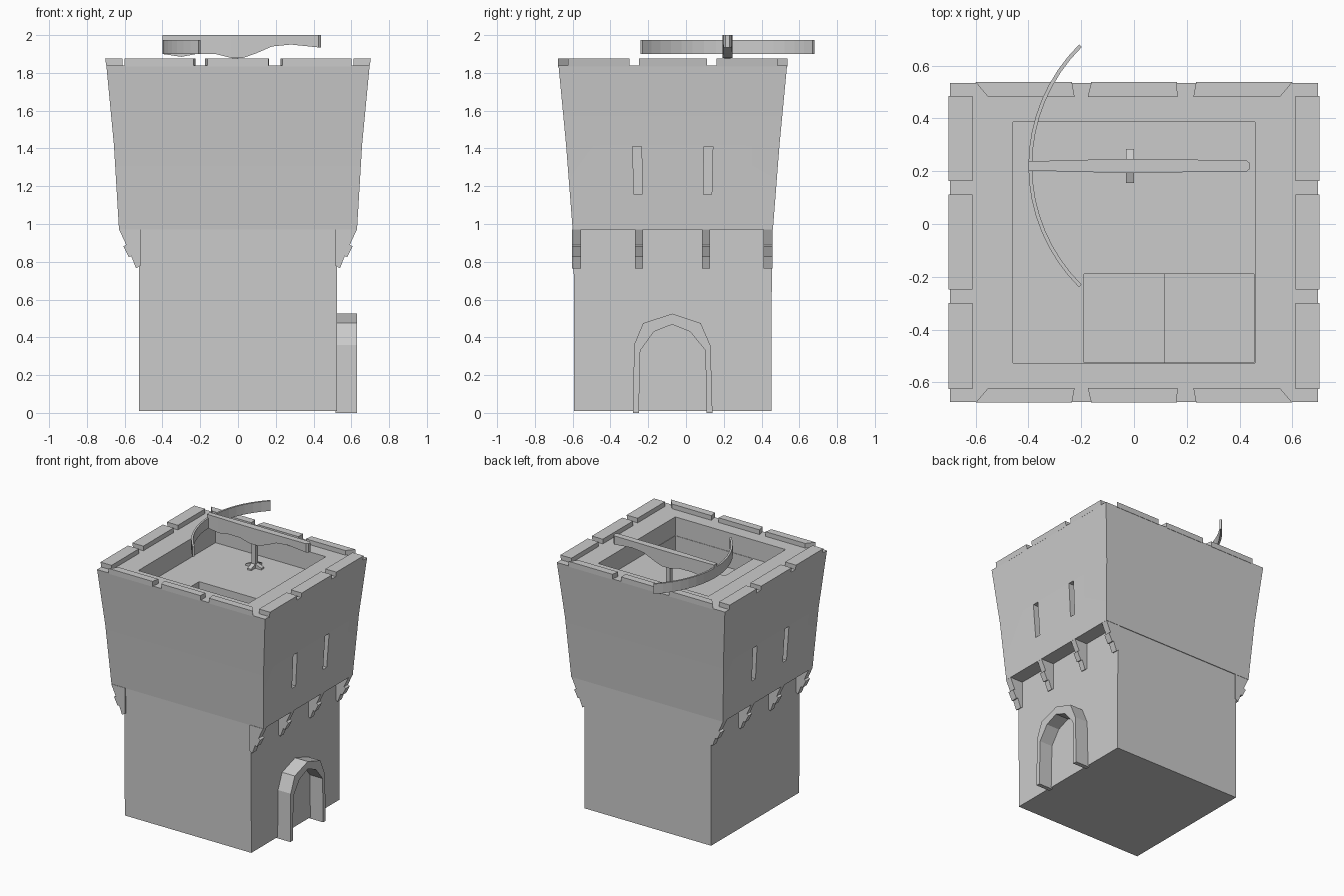
import bpy, bmesh, math
from mathutils import Vector

if "Cube" in bpy.data.objects:
    bpy.data.objects.remove(bpy.data.objects["Cube"])

YC = -0.07  # tower centre in y


def finish(name, bm):
    bmesh.ops.recalc_face_normals(bm, faces=bm.faces)
    me = bpy.data.meshes.new(name)
    bm.to_mesh(me)
    bm.free()
    ob = bpy.data.objects.new(name, me)
    bpy.context.collection.objects.link(ob)
    return ob


def prism(name, pts, a, b, place):
    """Extrude a 2D outline from a to b; place(u, v, w) gives xyz."""
    bm = bmesh.new()
    lo = [bm.verts.new(place(u, v, a)) for u, v in pts]
    hi = [bm.verts.new(place(u, v, b)) for u, v in pts]
    n = len(pts)
    bm.faces.new(lo)
    bm.faces.new(hi[::-1])
    for i in range(n):
        j = (i + 1) % n
        bm.faces.new((lo[i], hi[i], hi[j], lo[j]))
    return finish(name, bm)


def plan(name, pts, z0, z1):
    return prism(name, pts, z0, z1, lambda u, v, w: (u, v, w))


def box(name, x0, x1, y0, y1, z0, z1):
    return plan(name, [(x0, y0), (x1, y0), (x1, y1), (x0, y1)], z0, z1)


# Tower: lofted square rings, over the rim and down to the roof floor
rings = [(0.525, 0.522, 0.01), (0.525, 0.525, 0.97), (0.63, 0.53, 0.97),
         (0.657, 0.565, 1.42), (0.697, 0.605, 1.84),
         (0.458, 0.457, 1.84), (0.458, 0.457, 1.70)]
bm = bmesh.new()
loops = [[bm.verts.new((sx * hx, YC + sy * hy, z))
          for sx, sy in ((-1, -1), (1, -1), (1, 1), (-1, 1))] for hx, hy, z in rings]
bm.faces.new(loops[0])
bm.faces.new(loops[-1])
for a, b in zip(loops, loops[1:]):
    for i in range(4):
        j = (i + 1) % 4
        bm.faces.new((a[i], a[j], b[j], b[i]))
tower = finish("tower_body", bm)

# Cutters: stepped stairwell and arrow slits
cutters = [box("stair_cutter_low", 0.115, 0.455, -0.524, -0.19, 1.45, 1.75),
           box("stair_cutter_high", -0.19, 0.116, -0.524, -0.19, 1.58, 1.75)]
for s in (-1, 1):
    for t in (-1, 1):
        pts = [(YC + t * 0.162, 1.155), (YC + t * 0.206, 1.155),
               (YC + t * 0.212, 1.41), (YC + t * 0.165, 1.41)]
        cutters.append(prism("slit_cutter", pts, 0.59, 0.80,
                             lambda u, v, w, s=s: (s * w, u, v)))
bpy.context.view_layer.objects.active = tower
for c in cutters:
    c.hide_render = True
    m = tower.modifiers.new("cut", 'BOOLEAN')
    m.operation, m.solver, m.object = 'DIFFERENCE', 'EXACT', c
    bpy.ops.object.modifier_apply(modifier=m.name)
    bpy.data.objects.remove(c)
bpy.ops.object.select_all(action='DESELECT')
tower.select_set(True)
bpy.ops.object.shade_smooth_by_angle(angle=math.radians(20))

# Merlons on the sides and along front and back
for s in (-1, 1):
    for y0, y1 in ((-0.555, -0.23), (-0.178, 0.182), (0.232, 0.555)):
        pts = [(0.612, 1.835), (0.697, 1.835), (0.703, 1.875), (0.612, 1.875)]
        prism("side_merlon", pts, YC + y0, YC + y1,
              lambda u, v, w, s=s: (s * u, w, v))
    y_in, y_out = YC + s * 0.552, YC + s * 0.607
    plan("middle_merlon", [(-0.175, y_in), (0.165, y_in),
                           (0.162, y_out), (-0.162, y_out)], 1.835, 1.875)
    for t in (-1, 1):
        plan("end_merlon", [(t * 0.225, y_in), (t * 0.553, y_in),
                            (t * 0.60, y_out), (t * 0.235, y_out)], 1.835, 1.875)

# Stepped corbels carrying the side overhangs
corbel = [(0.515, 0.78), (0.54, 0.765), (0.565, 0.83), (0.578, 0.825),
          (0.607, 0.882), (0.592, 0.89), (0.63, 0.972), (0.515, 0.972)]
for s in (-1, 1):
    for y0, y1 in ((-0.603, -0.555), (-0.27, -0.228), (0.085, 0.126), (0.41, 0.458)):
        prism("corbel", corbel, y0, y1, lambda u, v, w, s=s: (s * u, w, v))

# Door surround on the right side
outer = [(-0.28, 0.0), (-0.275, 0.36), (-0.227, 0.475), (-0.073, 0.525),
         (0.078, 0.475), (0.13, 0.355), (0.14, 0.0)]
inner = [(0.108, 0.0), (0.103, 0.33), (0.022, 0.43), (-0.073, 0.468),
         (-0.17, 0.43), (-0.242, 0.33), (-0.25, 0.0)]
prism("door_arch", outer + inner, 0.515, 0.63, lambda u, v, w: (w, u, v))

# Mounted crossbow: stock with wavy underside, widened in the middle
YB = 0.22
stock = [(-0.40, 2.0, 1.90, 0.018), (-0.30, 2.0, 1.885, 0.02), (-0.22, 2.0, 1.90, 0.022),
         (-0.12, 2.0, 1.90, 0.025), (-0.04, 2.0, 1.88, 0.026), (0.03, 2.0, 1.88, 0.026),
         (0.10, 2.0, 1.905, 0.025), (0.18, 2.0, 1.94, 0.024), (0.28, 2.0, 1.95, 0.023),
         (0.425, 2.0, 1.935, 0.022), (0.44, 2.0, 1.935, 0.01)]
bm = bmesh.new()
secs = [[bm.verts.new((x, YB + dy * h, z)) for dy, z in ((-1, b), (1, b), (1, t), (-1, t))]
        for x, t, b, h in stock]
bm.faces.new(secs[0])
bm.faces.new(secs[-1])
for a, b in zip(secs, secs[1:]):
    for i in range(4):
        j = (i + 1) % 4
        bm.faces.new((a[i], a[j], b[j], b[i]))
finish("crossbow_stock", bm)

# Bow limb: circular arc through the stock nose and both tips
half, sag = 0.46, 0.192
R = (half * half + sag * sag) / (2 * sag)
span = math.asin(half / R)
arc = [-span + 2 * span * i / 16 for i in range(17)]
cx = -0.40 + R


def arc_pts(r):
    return [(cx - r * math.cos(a), YB + r * math.sin(a)) for a in arc]


plan("crossbow_limb", arc_pts(R) + arc_pts(R - 0.014)[::-1], 1.90, 1.975)

# Post and cross-shaped foot
PX = -0.015
box("crossbow_post", PX - 0.015, PX + 0.015, YB - 0.015, YB + 0.015, 1.70, 1.89)
foot = [(-0.065, 1.699), (0.065, 1.699), (0.065, 1.712), (0.02, 1.73), (-0.02, 1.73), (-0.065, 1.712)]
prism("foot_along", foot, -0.015, 0.015, lambda u, v, w: (PX + u, YB + w, v))
prism("foot_across", foot, -0.015, 0.015, lambda u, v, w: (PX + w, YB + u, v))
